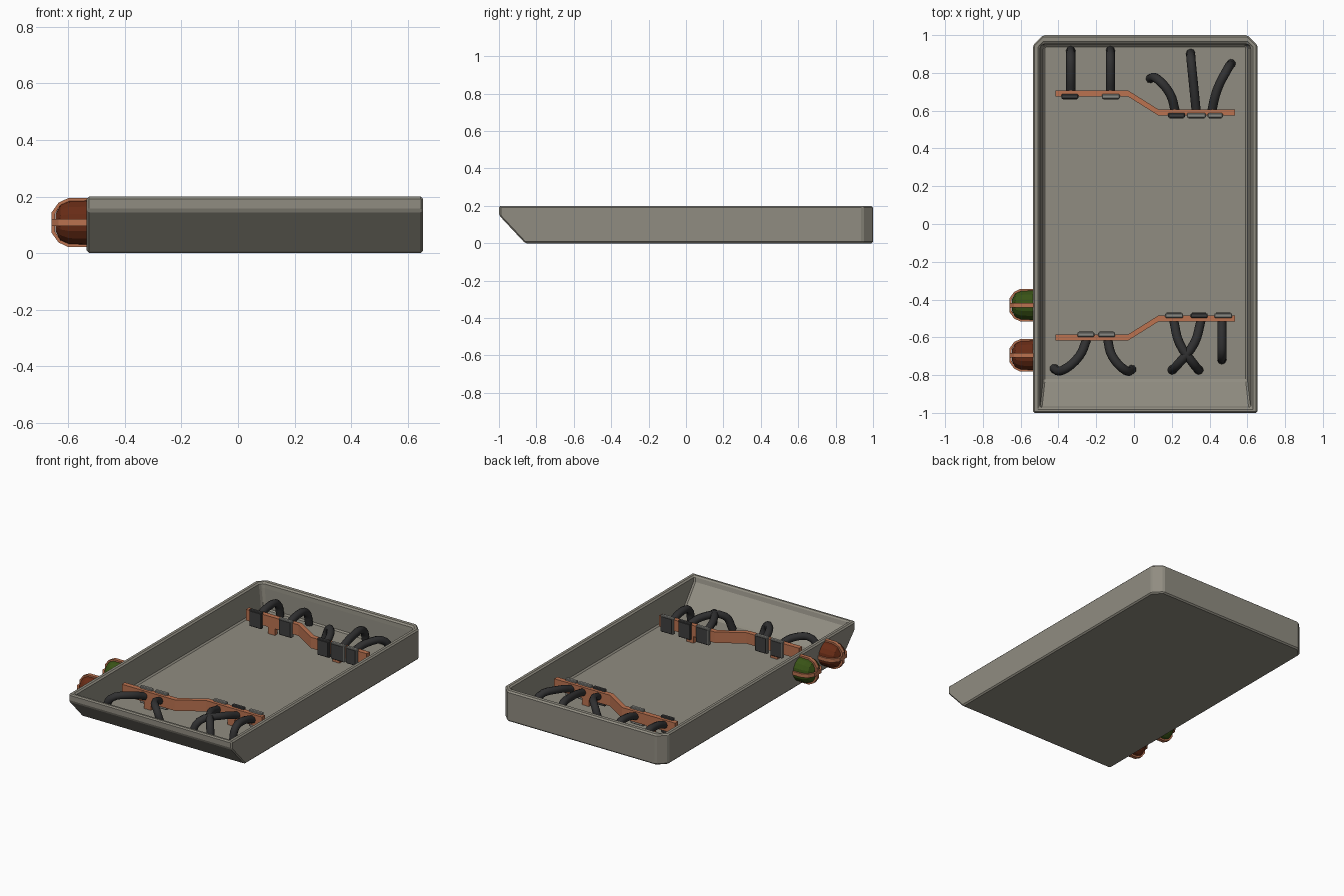
import bpy, bmesh, math
from mathutils import Vector

if "Cube" in bpy.data.objects:
    bpy.data.objects.remove(bpy.data.objects["Cube"])


def material(name, rgb):
    m = bpy.data.materials.new(name)
    m.diffuse_color = (*rgb, 1)
    m.use_nodes = True
    m.node_tree.nodes["Principled BSDF"].inputs["Base Color"].default_value = m.diffuse_color
    return m


CASE = material("warm_grey_metal", (0.28, 0.265, 0.22))
COPPER = material("copper", (0.50, 0.17, 0.08))
RUBBER = material("black_rubber", (0.03, 0.03, 0.031))
GREY = material("clip_grey", (0.25, 0.25, 0.23))
DARK = material("clip_dark", (0.05, 0.05, 0.05))
RED = material("red_glass", (0.14, 0.025, 0.008))
GREEN = material("green_glass", (0.04, 0.085, 0.008))


def finish(name, bm, mat, bevel=0):
    bmesh.ops.recalc_face_normals(bm, faces=bm.faces)
    me = bpy.data.meshes.new(name)
    bm.to_mesh(me)
    bm.free()
    me.materials.append(mat)
    ob = bpy.data.objects.new(name, me)
    bpy.context.collection.objects.link(ob)
    if bevel:
        mod = ob.modifiers.new("edge_bevel", 'BEVEL')
        mod.width = bevel
        mod.segments = 1
        mod.limit_method = 'ANGLE'
        mod.angle_limit = math.radians(30)
    return ob


def loft(name, rings, mat, bevel=0):
    """Skin a list of equal-length point rings and cap both ends."""
    bm = bmesh.new()
    vs = [[bm.verts.new(p) for p in r] for r in rings]
    n = len(vs[0])
    for a, b in zip(vs, vs[1:]):
        for i in range(n):
            j = (i + 1) % n
            bm.faces.new((a[i], a[j], b[j], b[i]))
    bm.faces.new(vs[0])
    bm.faces.new(vs[-1])
    return finish(name, bm, mat, bevel)


def ribbon(name, outer, inner, place, lo, hi, mat):
    """Solid band between two 2D polylines, extruded from lo to hi."""
    bm = bmesh.new()
    rows = [[bm.verts.new(place(*p, d)) for p, d in
             ((o, lo), (o, hi), (i, hi), (i, lo))] for o, i in zip(outer, inner)]
    for a, b in zip(rows, rows[1:]):
        for k in range(4):
            m = (k + 1) % 4
            bm.faces.new((a[k], a[m], b[m], b[k]))
    bm.faces.new(rows[0])
    bm.faces.new(rows[-1])
    return finish(name, bm, mat)


def box(name, x0, x1, y0, y1, z0, z1, mat, bevel=0):
    ring = lambda z: [(x0, y0, z), (x1, y0, z), (x1, y1, z), (x0, y1, z)]
    return loft(name, [ring(z0), ring(z1)], mat, bevel)


# Tray: outer wall, rim, inner wall and floor as one skin
def outline(half, front, back, cut, z):
    c = 0.06
    return [(c - half, front, z), (c + half, front, z),
            (c + half, back - cut, z), (c + half - cut, back, z),
            (c - half + cut, back, z), (c - half, back - cut, z)]


loft("tray", [
    outline(0.595, -0.86, 1.0, 0.055, 0.0),
    outline(0.595, -1.0, 1.0, 0.055, 0.15),
    outline(0.595, -1.0, 1.0, 0.055, 0.2),
    outline(0.56, -0.975, 0.955, 0.018, 0.2),
    outline(0.555, -0.965, 0.952, 0.016, 0.165),
    outline(0.54, -0.83, 0.947, 0.012, 0.03)], CASE, 0.009)

# Wiring bars with feet
for side, mid in (("back", 0.69), ("front", -0.60)):
    s = -1 if side == "back" else 1
    path = [(-0.415, mid), (-0.03, mid), (0.13, mid + s * 0.1), (0.535, mid + s * 0.1)]
    ribbon(side + "_bar", [(x, y + 0.016) for x, y in path],
           [(x, y - 0.016) for x, y in path], lambda x, y, z: (x, y, z),
           0.075, 0.147, COPPER)
    for i, (x, y) in enumerate(((-0.23, mid), (0.31, mid + s * 0.1))):
        box(f"{side}_bar_foot_{i}", x - 0.025, x + 0.025, y - 0.014, y + 0.014,
            0.025, 0.08, COPPER)

# Clips on the bar sides that face the middle of the tray
clips = {
    "back": [(-0.385, -0.295, DARK), (-0.17, -0.075, GREY), (0.18, 0.27, DARK),
             (0.28, 0.38, GREY), (0.39, 0.47, GREY)],
    "front": [(-0.30, -0.21, GREY), (-0.19, -0.10, GREY), (0.165, 0.26, GREY),
              (0.30, 0.39, DARK), (0.425, 0.52, GREY)]}
for side, items in clips.items():
    for i, (a, b, mat) in enumerate(items):
        s = -1 if side == "back" else 1
        mid = (0.69 if side == "back" else -0.60) + (s * 0.1 if a > 0 else 0)
        y0, y1 = sorted((mid + s * 0.003, mid + s * 0.027))
        box(f"{side}_clip_{i}", a, b, y0, y1, 0.05, 0.16, mat, 0.004)
        y0, y1 = sorted((mid + s * 0.026, mid + s * 0.031))
        box(f"{side}_clip_face_{i}", a + 0.008, b - 0.008, y0, y1, 0.056, 0.152, DARK)


# Hoses arching from the bars down to the floor
def hose(name, pts):
    cu = bpy.data.curves.new(name, 'CURVE')
    cu.dimensions = '3D'
    cu.bevel_depth = 0.024
    cu.bevel_resolution = 2
    cu.resolution_u = 4
    cu.use_fill_caps = True
    sp = cu.splines.new('BEZIER')
    heights = (0.11, 0.14, 0.125, 0.03)
    sp.bezier_points.add(len(pts) - 1)
    for bp, (x, y), z in zip(sp.bezier_points, pts, heights):
        bp.co = (x, y, z)
        bp.handle_left_type = bp.handle_right_type = 'AUTO'
    tmp = bpy.data.objects.new(name + "_path", cu)
    bpy.context.collection.objects.link(tmp)
    dg = bpy.context.evaluated_depsgraph_get()
    me = bpy.data.meshes.new_from_object(tmp.evaluated_get(dg))
    bpy.data.objects.remove(tmp)
    me.name = name
    me.materials.clear()
    me.materials.append(RUBBER)
    bpy.context.collection.objects.link(bpy.data.objects.new(name, me))


hoses = [
    [(-0.335, 0.69), (-0.335, 0.79), (-0.335, 0.885), (-0.335, 0.92)],
    [(-0.125, 0.69), (-0.125, 0.79), (-0.125, 0.885), (-0.125, 0.92)],
    [(0.22, 0.59), (0.19, 0.69), (0.12, 0.77), (0.085, 0.77)],
    [(0.33, 0.59), (0.315, 0.74), (0.302, 0.87), (0.30, 0.905)],
    [(0.41, 0.59), (0.44, 0.71), (0.495, 0.82), (0.515, 0.85)],
    [(-0.25, -0.61), (-0.29, -0.70), (-0.38, -0.775), (-0.425, -0.765)],
    [(-0.14, -0.61), (-0.115, -0.70), (-0.045, -0.775), (-0.01, -0.77)],
    [(0.21, -0.51), (0.24, -0.63), (0.315, -0.74), (0.345, -0.775)],
    [(0.355, -0.51), (0.32, -0.63), (0.235, -0.74), (0.20, -0.775)],
    [(0.465, -0.51), (0.465, -0.61), (0.465, -0.69), (0.465, -0.72)]]
for i, pts in enumerate(hoses):
    hose(f"hose_{i}", pts)

# Side lamps: faceted glass dome under two crossing cage straps
ZC = 0.108
half_out = [(-0.53, 0.087), (-0.60, 0.087), (-0.635, 0.07), (-0.66, 0.035)]
half_in = [(-0.53, 0.076), (-0.597, 0.076), (-0.628, 0.062), (-0.648, 0.03)]
mirror = lambda h: h + [(x, -r) for x, r in reversed(h)]
for name, yc, glass in (("red", -0.695, RED), ("green", -0.43, GREEN)):
    dome = [(-0.53, 0.08), (-0.598, 0.078), (-0.628, 0.063), (-0.646, 0.03)]
    rings = [[(x, yc + r * math.cos(k * math.pi / 8), ZC + r * math.sin(k * math.pi / 8))
              for k in range(16)] for x, r in dome]
    loft(name + "_lamp_glass", rings, glass)
    ribbon(name + "_lamp_level_strap", mirror(half_out), mirror(half_in),
           lambda x, r, d: (x, yc + r, ZC + d), -0.012, 0.012, COPPER)
    ribbon(name + "_lamp_upright_strap", mirror(half_out), mirror(half_in),
           lambda x, r, d: (x, yc + d, ZC + r), -0.012, 0.012, COPPER)
